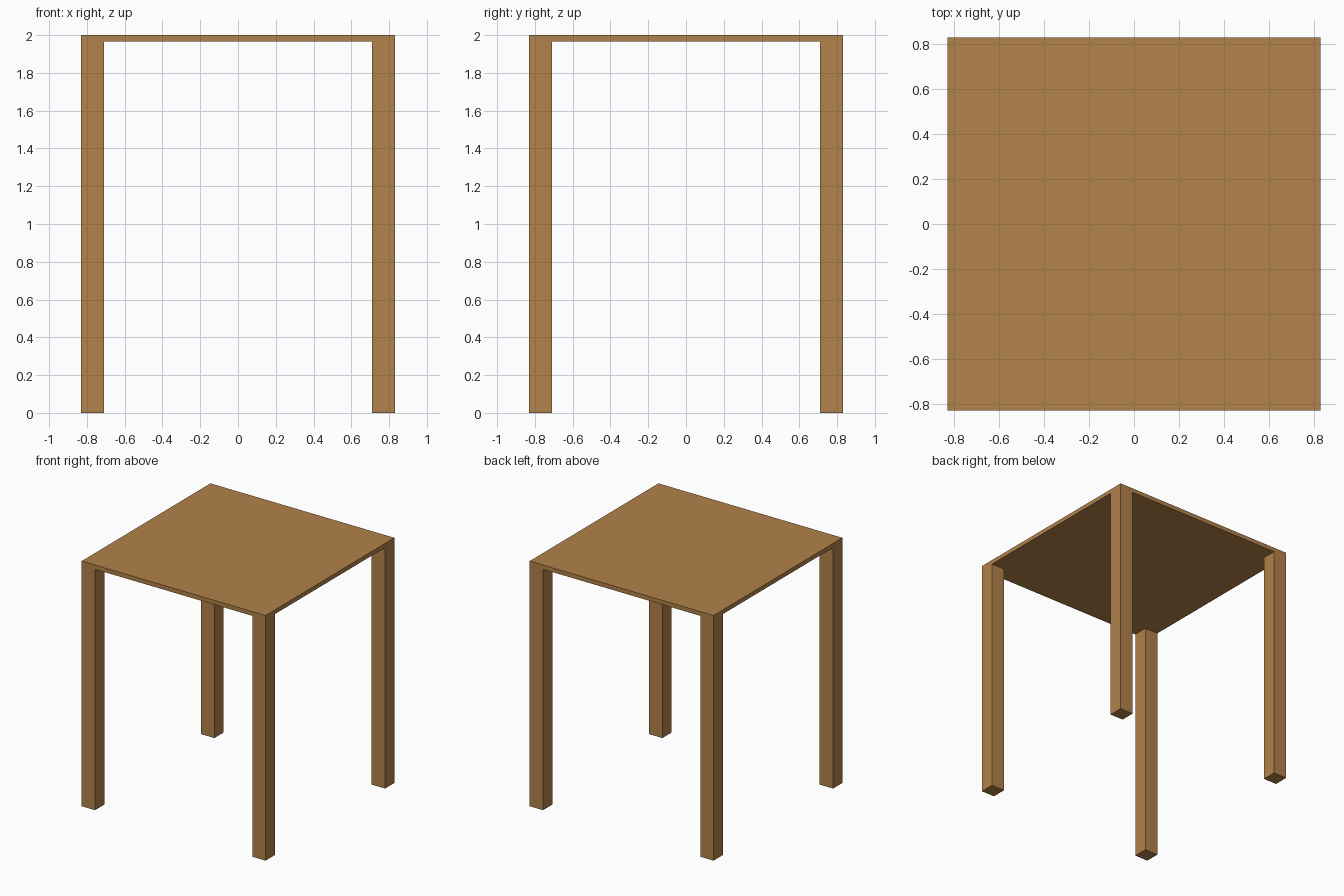
import bpy

if "Cube" in bpy.data.objects:
    bpy.data.objects.remove(bpy.data.objects["Cube"])

HALF = 0.83       # half width of the table
LEG = 0.12        # leg thickness
HEIGHT = 2.0
SLAB = 0.035      # tabletop thickness

wood = bpy.data.materials.new("warm wood")
wood.diffuse_color = (0.445, 0.223, 0.069, 1.0)
wood.use_nodes = True
wood.node_tree.nodes["Principled BSDF"].inputs["Base Color"].default_value = wood.diffuse_color


def box(name, size, centre):
    bpy.ops.mesh.primitive_cube_add(size=1, location=centre)
    obj = bpy.context.object
    obj.name = name
    obj.scale = size
    bpy.ops.object.transform_apply(location=False, rotation=False, scale=True)
    obj.data.materials.append(wood)
    return obj


# Thin square tabletop
box("tabletop", (2 * HALF, 2 * HALF, SLAB), (0, 0, HEIGHT - SLAB / 2))

# Four square legs, flush with the corners
leg_height = HEIGHT - SLAB
offset = HALF - LEG / 2
for y_name, sy in (("front", -1), ("back", 1)):
    for x_name, sx in (("left", -1), ("right", 1)):
        box(f"{y_name}_{x_name}_leg", (LEG, LEG, leg_height),
            (sx * offset, sy * offset, leg_height / 2))
